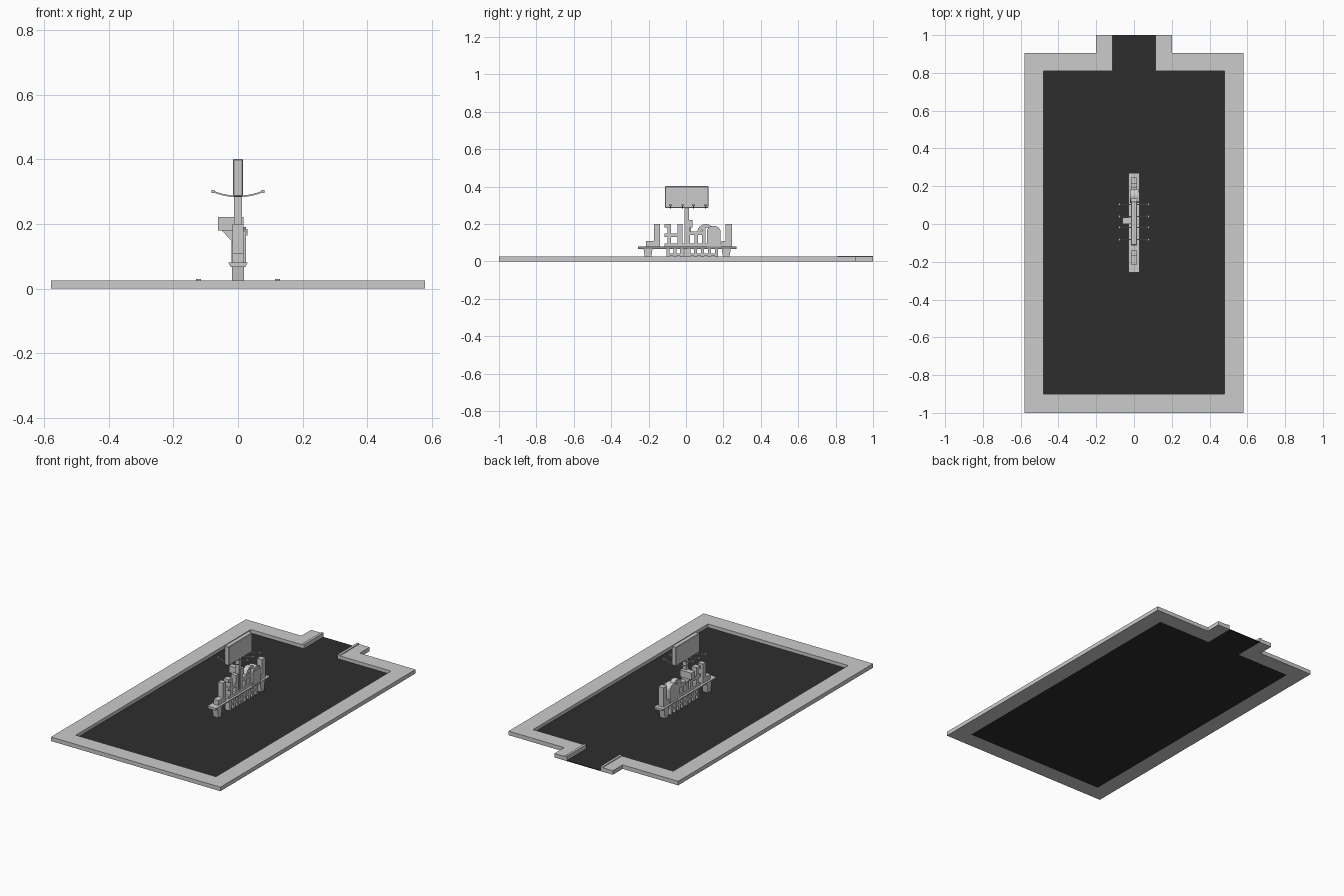
import bpy, bmesh, math

if "Cube" in bpy.data.objects:
    bpy.data.objects.remove(bpy.data.objects["Cube"])


def mat(name, v):
    m = bpy.data.materials.new(name)
    m.diffuse_color = (v, v, v, 1)
    m.use_nodes = True
    m.node_tree.nodes["Principled BSDF"].inputs["Base Color"].default_value = m.diffuse_color
    return m


GREY = mat("concrete_grey", 0.6)
DARK = mat("asphalt_dark", 0.027)


def extrude(name, pts, axis, a, b, m=GREY):
    """Extrude a 2D outline along an axis from a to b."""
    place = {"x": lambda p, t: (t, p[0], p[1]),
             "y": lambda p, t: (p[0], t, p[1]),
             "z": lambda p, t: (p[0], p[1], t)}[axis]
    bm = bmesh.new()
    lo = [bm.verts.new(place(p, a)) for p in pts]
    hi = [bm.verts.new(place(p, b)) for p in pts]
    bm.faces.new(lo)
    bm.faces.new(hi)
    for i in range(len(pts)):
        j = (i + 1) % len(pts)
        bm.faces.new((lo[i], lo[j], hi[j], hi[i]))
    bmesh.ops.recalc_face_normals(bm, faces=bm.faces)
    me = bpy.data.meshes.new(name)
    bm.to_mesh(me)
    bm.free()
    me.materials.append(m)
    ob = bpy.data.objects.new(name, me)
    bpy.context.collection.objects.link(ob)
    return ob


def box(name, x, y, z, m=GREY):
    pts = [(x[0], y[0]), (x[1], y[0]), (x[1], y[1]), (x[0], y[1])]
    return extrude(name, pts, "z", z[0], z[1], m)


# Pavement border: half outline mirrored, open at the entrance
half = [(0, -1), (0.58, -1), (0.58, 0.905), (0.2, 0.905), (0.2, 1), (0.115, 1),
        (0.115, 0.81), (0.48, 0.81), (0.48, -0.9), (0, -0.9)]
border = half + [(-x, y) for x, y in half[-2:0:-1]]
extrude("pavement_border", border, "z", 0, 0.025)

# Asphalt lot with entrance lane
lot = [(0.48, -0.9), (0.48, 0.81), (0.115, 0.81), (0.115, 1)]
lot += [(-x, y) for x, y in reversed(lot)]
extrude("asphalt_lot", lot, "z", 0, 0.004, DARK)

# Entrance kerbs
for s in (-1, 1):
    box("entrance_kerb", sorted((s * 0.115, s * 0.13)), (0.81, 1), (0.02, 0.03))

# Shelf with flared underside
extrude("shelf", [(-0.03, 0.08), (0.03, 0.08), (0.022, 0.066), (-0.022, 0.066)],
        "y", -0.257, 0.27)

# Flared end legs
for y in (-0.203, 0.215):
    extrude("end_leg", [(y - 0.014, 0), (y + 0.014, 0), (y + 0.024, 0.068), (y - 0.024, 0.068)],
            "x", -0.018, 0.018)

# Lower lattice: posts and rails under the shelf
for i in range(8):
    y = -0.105 + i * 0.037
    box("lower_post", (-0.017, 0.017), (y, y + 0.017), (0, 0.07))
box("lower_rail", (-0.015, 0.015), (-0.105, 0.171), (0.03, 0.042))

# End uprights with stepped feet
for y0, y1, f0, f1 in ((-0.17, -0.14, -0.215, -0.14), (0.212, 0.245, 0.19, 0.245)):
    box("end_upright", (-0.017, 0.017), (y0, y1), (0.08, 0.2))
    box("end_foot", (-0.017, 0.017), (f0, f1), (0.08, 0.11))

# Upper lattice: uprights and cross bars
for y0, y1, z1 in ((-0.10, -0.08, 0.2), (-0.045, -0.02, 0.2), (0.0, 0.022, 0.2),
                   (0.045, 0.065, 0.16), (0.085, 0.105, 0.19)):
    box("upper_upright", (-0.017, 0.017), (y0, y1), (0.08, z1))
for y0, y1, z0, z1 in ((-0.115, -0.08, 0.18, 0.2), (-0.115, -0.02, 0.13, 0.15),
                       (0.0, 0.105, 0.14, 0.16), (-0.115, 0.19, 0.08, 0.097)):
    box("cross_bar", (-0.017, 0.017), (y0, y1), (z0, z1))

# Rounded cabinet with an arch beside it
dome = [(0.148 + 0.037 * math.cos(math.pi * i / 8), 0.16 + 0.03 * math.sin(math.pi * i / 8))
        for i in range(9)]
extrude("rounded_cabinet", [(0.185, 0.08)] + dome + [(0.111, 0.08)], "x", -0.02, 0.025)
arch = [(0.105 + r * math.cos(math.pi * i / 8), 0.155 + r * math.sin(math.pi * i / 8))
        for r, seq in ((0.045, range(9)), (0.026, range(8, -1, -1))) for i in seq]
extrude("arch", arch, "x", -0.015, 0.015)

# Side box and its brace
box("side_box", (-0.062, 0.017), (0.0, 0.035), (0.18, 0.222))
extrude("side_brace", [(-0.05, 0.18), (-0.015, 0.18), (-0.015, 0.142)], "y", 0.008, 0.027)
box("side_bracket", (0.015, 0.03), (0.12, 0.17), (0.165, 0.185))

# Billboard on a pole
box("billboard_pole", (-0.012, 0.012), (-0.007, 0.016), (0.0, 0.29))
board = box("billboard", (-0.015, 0.015), (-0.112, 0.12), (0.285, 0.402))
bev = board.modifiers.new("bevel", "BEVEL")
bev.width = 0.003

# Curved lamp arms with small lamp heads
for y in (-0.083, -0.018, 0.04, 0.104):
    n = 10
    xs = [-0.08 + 0.16 * i / n for i in range(n + 1)]
    low = [(x, 0.283 + 0.016 * (x / 0.08) ** 2) for x in xs]
    extrude("lamp_arm", low + [(x, z + 0.005) for x, z in reversed(low)],
            "y", y - 0.003, y + 0.003)
    for s in (-1, 1):
        box("lamp_head", sorted((s * 0.073, s * 0.082)), (y - 0.007, y + 0.007), (0.296, 0.305))
